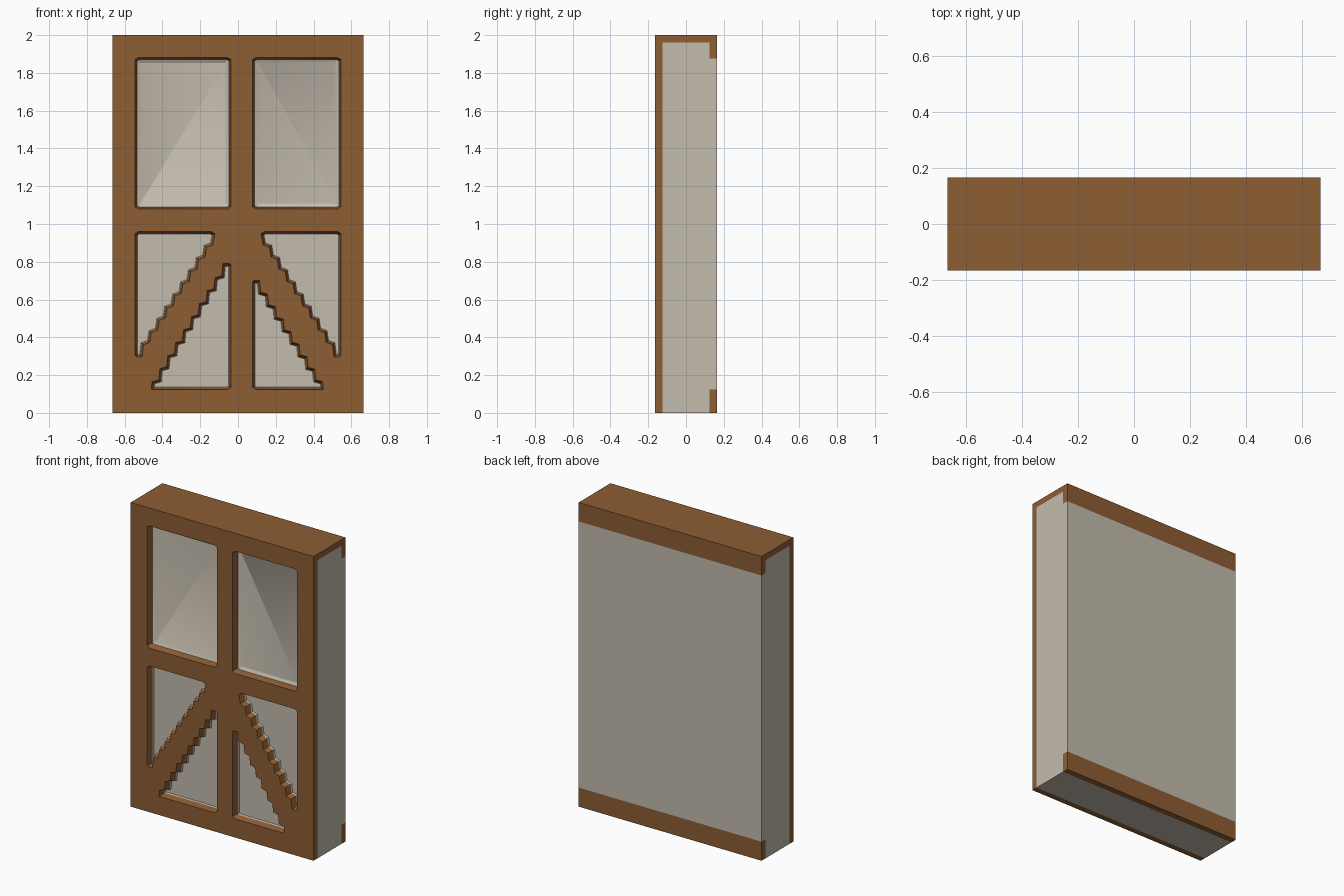
import bpy, bmesh, math
from mathutils import Vector

if "Cube" in bpy.data.objects:
    bpy.data.objects.remove(bpy.data.objects["Cube"])

W, D, H = 0.665, 0.165, 2.0      # half width, half depth, height
TIMBER = 0.125                   # timber skin starts beyond this depth
STEP = 0.0417                    # width of one brace notch


def material(name, colour):
    m = bpy.data.materials.new(name)
    m.use_nodes = True
    m.diffuse_color = (*colour, 1)
    m.node_tree.nodes["Principled BSDF"].inputs["Base Color"].default_value = (*colour, 1)
    return m


def mesh_object(name, bm):
    me = bpy.data.meshes.new(name)
    bmesh.ops.recalc_face_normals(bm, faces=bm.faces)
    bm.to_mesh(me)
    bm.free()
    ob = bpy.data.objects.new(name, me)
    bpy.context.collection.objects.link(ob)
    return ob


def inset(pts, d):
    """Mitred inward offset of a counter-clockwise outline."""
    out = []
    for i, p in enumerate(pts):
        e1 = (p - pts[i - 1]).normalized()
        e2 = (pts[(i + 1) % len(pts)] - p).normalized()
        n1, n2 = Vector((-e1.y, e1.x)), Vector((-e2.y, e2.x))
        out.append(p + (n1 + n2) * d / (1 + n1.dot(n2)))
    return out


def add_cutter(bm, outline, side, fillet):
    """Tapered plug whose rings shrink towards the back."""
    pts = [Vector((side * x, z)) for x, z in outline]
    area = sum(pts[i - 1].cross(p) for i, p in enumerate(pts))
    if area < 0:
        pts.reverse()
    rings = []
    for d, y in ((-0.004, -0.18), (0.004, -0.15), (0.011, -TIMBER), (fillet, -0.115)):
        rings.append([bm.verts.new((p.x, y, p.y)) for p in inset(pts, d)])
    n = len(pts)
    for a, b in zip(rings, rings[1:]):
        for i in range(n):
            j = (i + 1) % n
            bm.faces.new((a[i], a[j], b[j], b[i]))
    bm.faces.new(rings[0])
    bm.faces.new(rings[-1])


def window(x0, x1, z0, z1, cx=0.02, cz=0.012):
    return [(x0 + cx, z0), (x1 - cx, z0), (x1, z0 + cz), (x1, z1 - cz),
            (x1 - cx, z1), (x0 + cx, z1), (x0, z1 - cz), (x0, z0 + cz)]


def above_brace(outer=0.546, top=0.961, bottom=0.297):
    pts = [(outer, top - 0.012), (outer - 0.02, top), (0.145, top), (0.122, top - 0.012)]
    for i in range(9):
        x, z = 0.125 + STEP * i, 0.883 - 0.0645 * i
        pts += [(x + 0.008, z + 0.006), (x + STEP, z - 0.006)]
    return pts + [(0.508, bottom), (outer - 0.008, bottom), (outer, bottom + 0.01)]


def below_brace(inner, start, top, steps, bottom=0.123):
    pts = [(inner + 0.02, bottom), (inner, bottom + 0.012),
           (inner, top - 0.008), (inner + 0.006, top), (start, top)]
    for i in range(steps):
        x = start + STEP * i
        z = top - (top - 0.17) / steps * (i + 1)
        pts += [(x + 0.006, z + 0.005), (x + STEP, z - 0.005)]
    return pts + [(start + STEP * steps + 0.003, bottom)]


# Wall block, split where timber meets plaster
bm = bmesh.new()
bmesh.ops.create_cube(bm, size=1)
for v in bm.verts:
    v.co = (v.co.x * 2 * W, v.co.y * 2 * D, (v.co.z + 0.5) * H)
for co, no in (((0, -TIMBER, 0), (0, 1, 0)), ((0, TIMBER, 0), (0, 1, 0)),
               ((0, 0, 1.96), (0, 0, 1)), ((0, 0, 1.875), (0, 0, 1)),
               ((0, 0, 0.125), (0, 0, 1))):
    bmesh.ops.bisect_plane(bm, geom=bm.verts[:] + bm.edges[:] + bm.faces[:],
                           plane_co=co, plane_no=no)
wall = mesh_object("timber_framed_wall", bm)

# Sunken plaster openings: two windows, two pairs beside the braces
bm = bmesh.new()
for side, inner, start, top, steps in ((-1, 0.037, 0.08, 0.79, 9), (1, 0.077, 0.115, 0.70, 8)):
    add_cutter(bm, window(inner, 0.546, 1.079, 1.882), side, 0.03)
    add_cutter(bm, above_brace(), side, 0.014)
    add_cutter(bm, below_brace(inner, start, top, steps), side, 0.014)
cutter = mesh_object("opening_cutter", bm)
cutter.hide_render = True

mod = wall.modifiers.new("openings", 'BOOLEAN')
mod.operation = 'DIFFERENCE'
mod.solver = 'EXACT'
mod.object = cutter
bpy.ops.object.select_all(action='DESELECT')
bpy.context.view_layer.objects.active = wall
wall.select_set(True)
bpy.ops.object.modifier_apply(modifier=mod.name)
bpy.data.objects.remove(cutter)

# Timber on the front skin, top cap and back rails; plaster elsewhere
me = wall.data
me.materials.clear()
me.materials.append(material("plaster", (0.552, 0.503, 0.423)))
me.materials.append(material("brown_timber", (0.266, 0.109, 0.034)))
for f in me.polygons:
    c = sum((me.vertices[i].co for i in f.vertices), Vector()) / len(f.vertices)
    back_rail = c.y > TIMBER + 0.001 and (c.z > 1.875 or c.z < 0.125)
    f.material_index = int(c.y < -TIMBER - 0.001 or c.z > 1.961 or back_rail)
bpy.ops.object.shade_smooth_by_angle(angle=math.radians(30))
